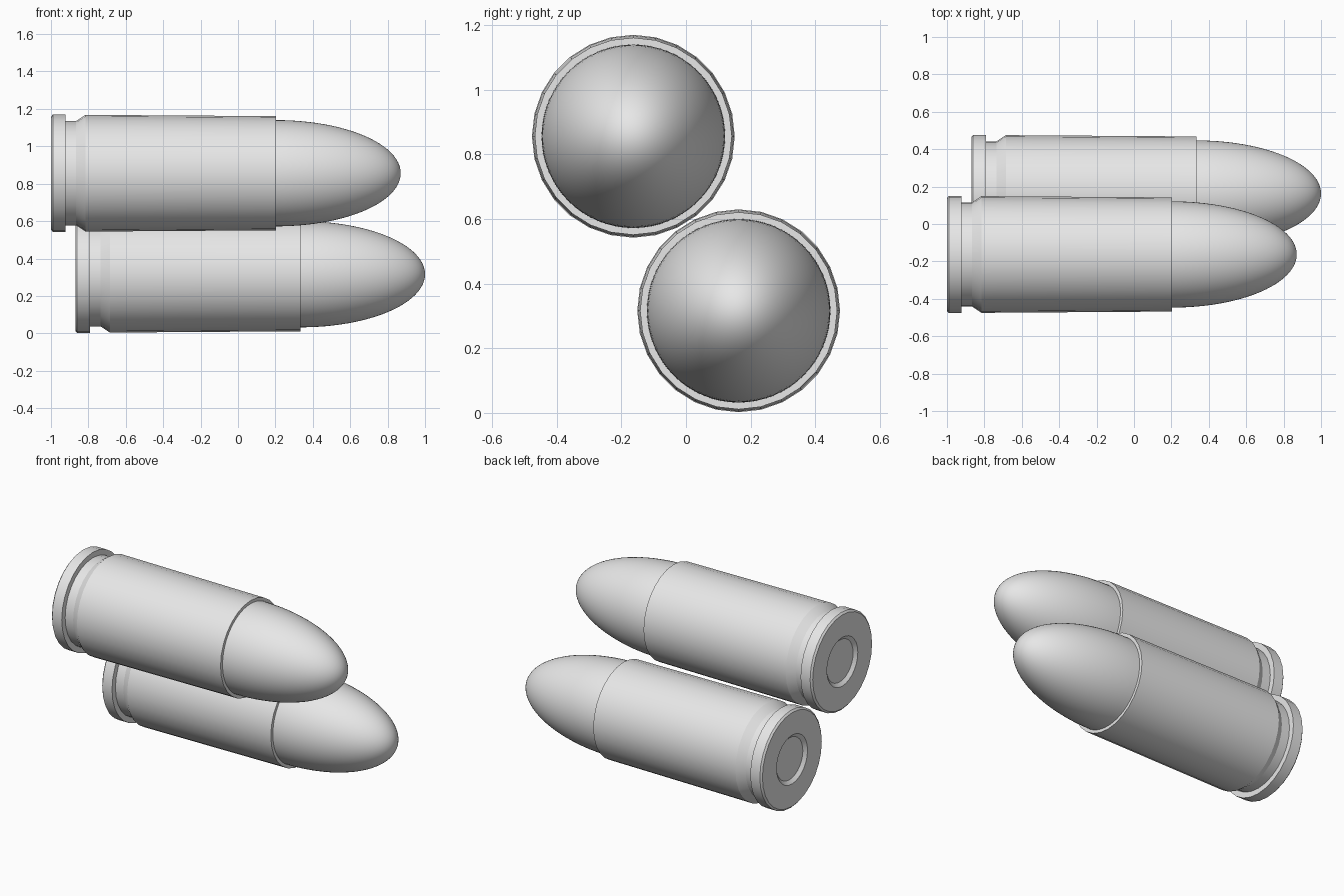
import bpy, bmesh, math
from mathutils import Vector

cube = bpy.data.objects.get("Cube")
if cube:
    bpy.data.objects.remove(cube, do_unlink=True)

grey = bpy.data.materials.new("plain grey")
grey.use_nodes = True
colour = (0.8, 0.8, 0.8, 1)
grey.diffuse_color = colour
grey.node_tree.nodes["Principled BSDF"].inputs["Base Color"].default_value = colour


def lathe(name, profile, sides, place):
    """Spin an (x, radius) profile around the x axis."""
    bm = bmesh.new()
    verts = [bm.verts.new((x, 0, r)) for x, r in profile]
    edges = [bm.edges.new(pair) for pair in zip(verts, verts[1:])]
    bmesh.ops.spin(bm, geom=verts + edges, cent=(0, 0, 0), axis=(1, 0, 0),
                   angle=math.tau, steps=sides, use_duplicate=False)
    bmesh.ops.remove_doubles(bm, verts=bm.verts, dist=0.0005)
    bmesh.ops.recalc_face_normals(bm, faces=bm.faces)
    mesh = bpy.data.meshes.new(name)
    bm.to_mesh(mesh)
    bm.free()
    mesh.materials.append(grey)
    obj = bpy.data.objects.new(name, mesh)
    obj.location = place
    bpy.context.collection.objects.link(obj)
    bpy.ops.object.select_all(action='DESELECT')
    obj.select_set(True)
    bpy.context.view_layer.objects.active = obj
    bpy.ops.object.shade_smooth_by_angle(angle=math.radians(28))
    return obj


# Case: recessed primer, rim, extractor groove, tapered wall, open mouth
RIM = 0.314
case_profile = [
    (0.018, 0), (0.018, 0.135), (0, 0.157),
    (0, RIM - 0.012), (0.01, RIM), (0.078, RIM),
    (0.078, 0.279), (0.135, 0.279), (0.185, 0.312),
    (1.203, 0.305), (1.203, 0.28), (1.1, 0.28),
]

# Bullet: short hidden shank, then a half-ellipse nose
MOUTH, NOSE, BORE, RINGS = 1.203, 0.667, 0.284, 24
bullet_profile = [(1.1, 0), (1.1, BORE)]
for i in range(RINGS + 1):
    a = math.pi / 2 * i / RINGS
    bullet_profile.append((MOUTH + NOSE * math.sin(a), BORE * math.cos(a)))

for label, place in (("upper", Vector((-1.0, -0.163, 0.856))),
                     ("lower", Vector((-0.87, 0.163, 0.316)))):
    lathe(label + "_case", case_profile, 28, place)
    lathe(label + "_bullet", bullet_profile, 64, place)
